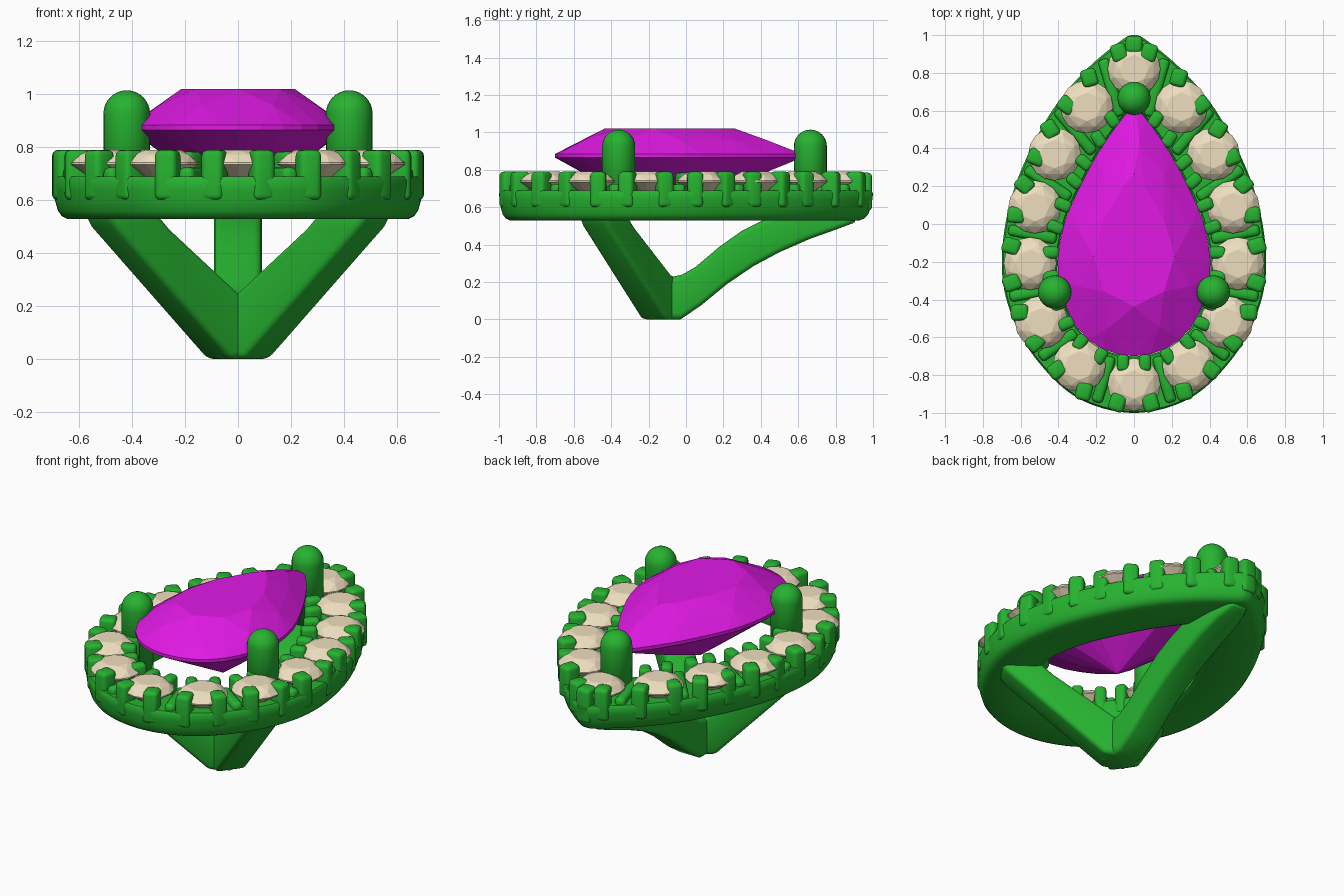
import bpy, bmesh, math
from mathutils import Vector, Matrix

if "Cube" in bpy.data.objects:
    bpy.data.objects.remove(bpy.data.objects["Cube"])

def material(name, col):
    m = bpy.data.materials.new(name)
    m.diffuse_color = (*col, 1)
    m.use_nodes = True
    m.node_tree.nodes["Principled BSDF"].inputs["Base Color"].default_value = m.diffuse_color
    return m

GREEN = material("green_metal", (0.02, 0.45, 0.03))
PINK = material("magenta_gem", (0.75, 0.01, 0.78))
TAN = material("tan_gem", (0.86, 0.74, 0.52))

def finish(bm, name, mat, bevel=0, smooth=True):
    bmesh.ops.recalc_face_normals(bm, faces=bm.faces)
    me = bpy.data.meshes.new(name)
    bm.to_mesh(me)
    bm.free()
    ob = bpy.data.objects.new(name, me)
    bpy.context.collection.objects.link(ob)
    me.materials.append(mat)
    if smooth:
        for p in me.polygons:
            p.use_smooth = True
    if bevel:
        mod = ob.modifiers.new("round_edges", "BEVEL")
        mod.width, mod.segments = bevel, 3
        mod.limit_method = "ANGLE"
        mod.angle_limit = math.radians(35)
    return ob

# Pear outlines: right half from tip to base, mirrored and splined
def pear(half, n=12):
    pts = [Vector(p) for p in half]
    pts += [Vector((-p.x, p.y)) for p in pts[-2:0:-1]]
    k, out = len(pts), []
    for i in range(k):
        a, b, c, d = (pts[(i + j - 1) % k] for j in range(4))
        for s in range(n):
            t = s / n
            out.append(0.5 * (2*b + (c-a)*t + (2*a-5*b+4*c-d)*t*t + (3*b-a-3*c+d)*t**3))
    return out

outer = pear([(0, 1), (.07, .97), (.25, .82), (.42, .62), (.56, .37), (.66, .1),
              (.70, -.2), (.66, -.45), (.53, -.7), (.3, -.92), (0, -1)])
inner = pear([(0, .62), (.035, .59), (.1, .51), (.2, .36), (.3, .17), (.37, 0),
              (.405, -.2), (.38, -.38), (.3, -.55), (.17, -.66), (0, -.7)])
middle = [(a + b) / 2 for a, b in zip(outer, inner)]

def nearest(curve, p):
    return min(range(len(curve)), key=lambda i: (curve[i] - p).length)

# Halo band: section swept between the two outlines (0 = outside, 1 = inside)
bm = bmesh.new()
section = [(.03, .69), (0, .675), (.01, .64), (.03, .60), (.07, .56), (.12, .54), (.19, .53),
           (.9, .53), (.97, .54), (1, .57), (1, .675), (.97, .69)]
rows = [[bm.verts.new((*a.lerp(b, w), z)) for w, z in section] for a, b in zip(outer, inner)]
for r, row in enumerate(rows):
    nxt = rows[(r + 1) % len(rows)]
    for i in range(len(section)):
        j = (i + 1) % len(section)
        bm.faces.new((row[i], row[j], nxt[j], nxt[i]))
ring = finish(bm, "halo_band", GREEN)
bpy.context.view_layer.objects.active = ring
ring.select_set(True)
bpy.ops.object.shade_smooth_by_angle(angle=math.radians(40))

def block(bm, c, direction, size, z0, z1):
    rot = Matrix.Rotation(math.atan2(direction.y, direction.x), 4, "Z")
    m = Matrix.Translation((c.x, c.y, (z0 + z1) / 2)) @ rot @ Matrix.Diagonal((*size, z1 - z0, 1))
    bmesh.ops.create_cube(bm, size=1, matrix=m)

def hull(bm, pts):
    vs = [bm.verts.new(p) for p in pts]
    res = bmesh.ops.convex_hull(bm, input=vs)
    bmesh.ops.delete(bm, geom=[v for v in vs if v.is_valid and not v.link_faces], context="VERTS")

# Halo stones, with four claws around each
right = [(.25, .62), (.42, .37), (.525, .09), (.55, -.21), (.49, -.52), (.29, -.75)]
centres = [Vector((0, .82))] + [Vector(p) for p in right] + [Vector((0, -.85))]
centres += [Vector((-x, y)) for x, y in reversed(right)]

def circle(c, r, z, n, off=0):
    return [(c.x + r*math.cos(2*math.pi*(i+off)/n), c.y + r*math.sin(2*math.pi*(i+off)/n), z)
            for i in range(n)]

claws = bmesh.new()
for k, c in enumerate(centres):
    bm = bmesh.new()
    hull(bm, circle(c, .075, .79, 8) + circle(c, .113, .773, 8, .5) + circle(c, .14, .742, 16)
         + circle(c, .14, .735, 16) + [(c.x, c.y, .64)])
    bmesh.ops.dissolve_limit(bm, angle_limit=.01, verts=bm.verts, edges=bm.edges)
    finish(bm, f"halo_stone_{k+1}", TAN, smooth=False)
    i = nearest(middle, c)
    n = (outer[i] - inner[i]).normalized()
    s = Vector((-n.y, n.x))
    for sign in (-1, 1):
        q = outer[nearest(outer, c + n*.14 + s*sign*.105)]
        d = (c - q).normalized().lerp(-n, .5).normalized()
        block(claws, q + d*.047, d, (.095, .085), .60, .79)
        if k:
            q = inner[nearest(inner, c - n*.14 + s*sign*.065)]
            block(claws, q + n*.04, n, (.09, .065), .60, .785)
    # low bridge between neighbouring stones
    mid = (c + centres[(k + 1) % len(centres)]) / 2
    i = nearest(middle, mid)
    block(claws, middle[i], outer[i] - inner[i], ((outer[i]-inner[i]).length - .04, .06), .60, .725)
block(claws, Vector((0, .95)), Vector((0, 1)), (.09, .09), .58, .785)
finish(claws, "halo_claws", GREEN, bevel=.022)

# Centre stone: faceted pear
heart = Vector((0, -.14))
N = len(inner)
def gem_ring(scale, z, step, off=0):
    out = []
    for i in range(off, N, step):
        p = heart + (inner[i] - heart) * scale
        out.append((p.x, p.y, z))
    return out

bm = bmesh.new()
hull(bm, gem_ring(.53, 1.02, 24) + gem_ring(.79, .957, 24, 12) + gem_ring(1, .885, 6)
     + gem_ring(1, .865, 6) + gem_ring(.5, .705, 24, 12) + [(0, heart.y, .56)])
bmesh.ops.dissolve_limit(bm, angle_limit=.01, verts=bm.verts, edges=bm.edges)
finish(bm, "centre_stone", PINK, smooth=False)

# Tall round prongs holding the centre stone
for name, x, y in (("left_prong", -.42, -.36), ("right_prong", .42, -.36), ("tip_prong", 0, .665)):
    bm = bmesh.new()
    r, top = .088, .927
    prof = [(r, .56)] + [(r*math.cos(a*math.pi/16), top + r*math.sin(a*math.pi/16)) for a in range(8)]
    rings = [[bm.verts.new(p) for p in circle(Vector((x, y)), pr, z, 24)] for pr, z in prof]
    for a, b in zip(rings, rings[1:]):
        for i in range(24):
            bm.faces.new((a[i], a[(i+1) % 24], b[(i+1) % 24], b[i]))
    tip = bm.verts.new((x, y, top + r))
    for i in range(24):
        bm.faces.new((rings[-1][i], rings[-1][(i+1) % 24], tip))
    bm.faces.new(rings[0][::-1])
    finish(bm, name, GREEN)

# Struts: stations of (bottom distance, z, top distance, z, half width) out from the foot
def strut(name, angle, stations):
    h = Vector((math.cos(angle), math.sin(angle), 0))
    side = Vector((-h.y, h.x, 0))
    foot = Vector((0, -.12, 0))
    up = Vector((0, 0, 1))
    bm = bmesh.new()
    rows = []
    for bd, bz, td, tz, w in stations:
        rows.append([bm.verts.new(foot + h*d + up*z + side*o)
                     for d, z, o in ((bd, bz, -w), (bd, bz, w), (td, tz, w), (td, tz, -w))])
    for a, b in zip(rows, rows[1:]):
        for i in range(4):
            j = (i + 1) % 4
            bm.faces.new((a[i], a[j], b[j], b[i]))
    bm.faces.new(rows[0])
    bm.faces.new(rows[-1][::-1])
    finish(bm, name, GREEN, bevel=.028)

front = [(-.08, 0, -.08, .2, .09), (.09, 0, .04, .24, .09),
         (.63, .50, .37, .49, .09), (.67, .56, .44, .56, .09)]
a = math.atan2(-.585, .81)
strut("right_strut", a, front)
strut("left_strut", math.pi - a, front)
strut("tip_strut", math.pi/2, [
    (-.08, 0, -.08, .2, .09), (.09, 0, .10, .24, .09), (.20, .075, .17, .28, .09),
    (.34, .19, .30, .39, .09), (.48, .285, .42, .475, .09), (.62, .36, .53, .53, .09),
    (.78, .43, .64, .57, .09), (.92, .48, .80, .58, .085), (1.04, .525, .95, .59, .06)])
